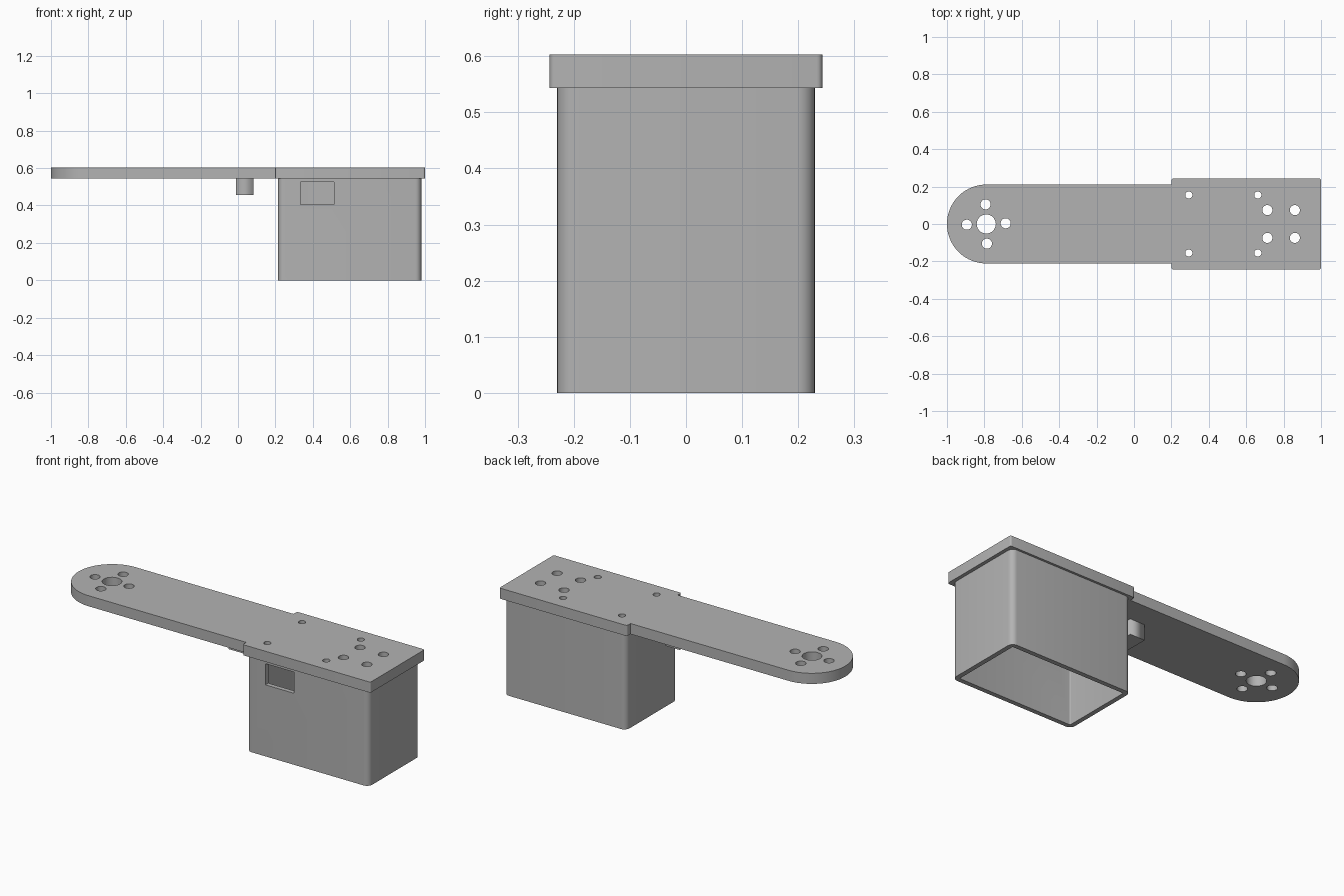
import bpy, bmesh
from math import sin, cos, pi, radians

old = bpy.data.objects.get("Cube")
if old:
    bpy.data.objects.remove(old)

grey = bpy.data.materials.new("plain_grey")
grey.use_nodes = True
colour = (0.45, 0.45, 0.45, 1)
grey.diffuse_color = colour
grey.node_tree.nodes["Principled BSDF"].inputs["Base Color"].default_value = colour


def arc(x, y, r, start, end, steps):
    return [(x + r * cos(a), y + r * sin(a))
            for a in (radians(start + (end - start) * i / steps) for i in range(steps + 1))]


def circle(x, y, r):
    return arc(x, y, r, 0, 360, 32)[:-1]


def rounded_rect(x0, x1, half, r):
    return (arc(x1 - r, half - r, r, 0, 90, 6) + arc(x0 + r, half - r, r, 90, 180, 6)
            + arc(x0 + r, r - half, r, 180, 270, 6) + arc(x1 - r, r - half, r, 270, 360, 6))


def slab(name, loops, z0, z1):
    """Extrude an outline, with any inner loops left open as holes."""
    curve = bpy.data.curves.new(name, "CURVE")
    curve.dimensions = "2D"
    curve.fill_mode = "BOTH"
    curve.extrude = (z1 - z0) / 2
    for loop in loops:
        spline = curve.splines.new("POLY")
        spline.points.add(len(loop) - 1)
        for point, (x, y) in zip(spline.points, loop):
            point.co = (x, y, 0, 1)
        spline.use_cyclic_u = True
    temp = bpy.data.objects.new(name + "_outline", curve)
    bpy.context.collection.objects.link(temp)
    bpy.context.view_layer.update()
    mesh = bpy.data.meshes.new_from_object(
        temp.evaluated_get(bpy.context.evaluated_depsgraph_get()))
    bpy.data.objects.remove(temp)
    bm = bmesh.new()
    bm.from_mesh(mesh)
    bmesh.ops.remove_doubles(bm, verts=bm.verts, dist=0.0002)
    bmesh.ops.translate(bm, verts=bm.verts, vec=(0, 0, (z0 + z1) / 2))
    bmesh.ops.recalc_face_normals(bm, faces=bm.faces)
    bm.to_mesh(mesh)
    bm.free()
    mesh.name = name
    mesh.materials.clear()
    mesh.materials.append(grey)
    obj = bpy.data.objects.new(name, mesh)
    bpy.context.collection.objects.link(obj)
    return obj


def box(name, x0, x1, y0, y1, z0, z1):
    return slab(name, [[(x0, y0), (x1, y0), (x1, y1), (x0, y1)]], z0, z1)


def smooth(obj):
    bpy.ops.object.select_all(action="DESELECT")
    obj.select_set(True)
    bpy.context.view_layer.objects.active = obj
    bpy.ops.object.shade_smooth_by_angle(angle=radians(30))


base, top = 0.543, 0.603

# Arm and wide mounting plate share one outline
arm, wide, step, r = 0.211, 0.243, 0.2, 0.01
outline = (arc(-0.789, 0, arm, 90, 270, 48) + [(step, -arm)]
           + arc(step + r, r - wide, r, 180, 270, 4) + arc(1 - r, r - wide, r, 270, 360, 4)
           + arc(1 - r, wide - r, r, 0, 90, 4) + arc(step + r, wide - r, r, 90, 180, 4)
           + [(step, arm)])

# Pivot hole ringed by four bolt holes, slightly turned
holes = [circle(-0.79, 0, 0.051)]
for i in range(4):
    a = i * pi / 2 + radians(2)
    holes.append(circle(-0.79 + 0.104 * cos(a), 0.105 * sin(a), 0.027))

# Bolt and screw holes over the housing
for side in (-1, 1):
    holes += [circle(x, side * 0.074, 0.027) for x in (0.713, 0.86)]
    holes += [circle(x, side * 0.155, 0.019) for x in (0.293, 0.662)]
plate = slab("arm_plate", [outline] + holes, base, top)
smooth(plate)

# Open-bottomed housing with a window in its front wall
wall, x0, x1, half = 0.026, 0.215, 0.98, 0.23
inner = rounded_rect(x0 + wall, x1 - wall, half - wall, 0.006)
housing = slab("housing", [rounded_rect(x0, x1, half, 0.032), inner], 0, base)
cutter = box("window_cutter", 0.333, 0.513, -0.3, -0.15, 0.405, 0.525)
cutter.hide_render = True
cut = housing.modifiers.new("window", "BOOLEAN")
cut.object = cutter
cut.solver = "EXACT"
bpy.context.view_layer.update()
cut_mesh = bpy.data.meshes.new_from_object(
    housing.evaluated_get(bpy.context.evaluated_depsgraph_get()))
housing.modifiers.clear()
housing.data = cut_mesh
bpy.data.objects.remove(cutter)
smooth(housing)

# Stop block under the arm
box("stop_block", -0.01, 0.083, -0.07, 0.07, 0.455, base)
